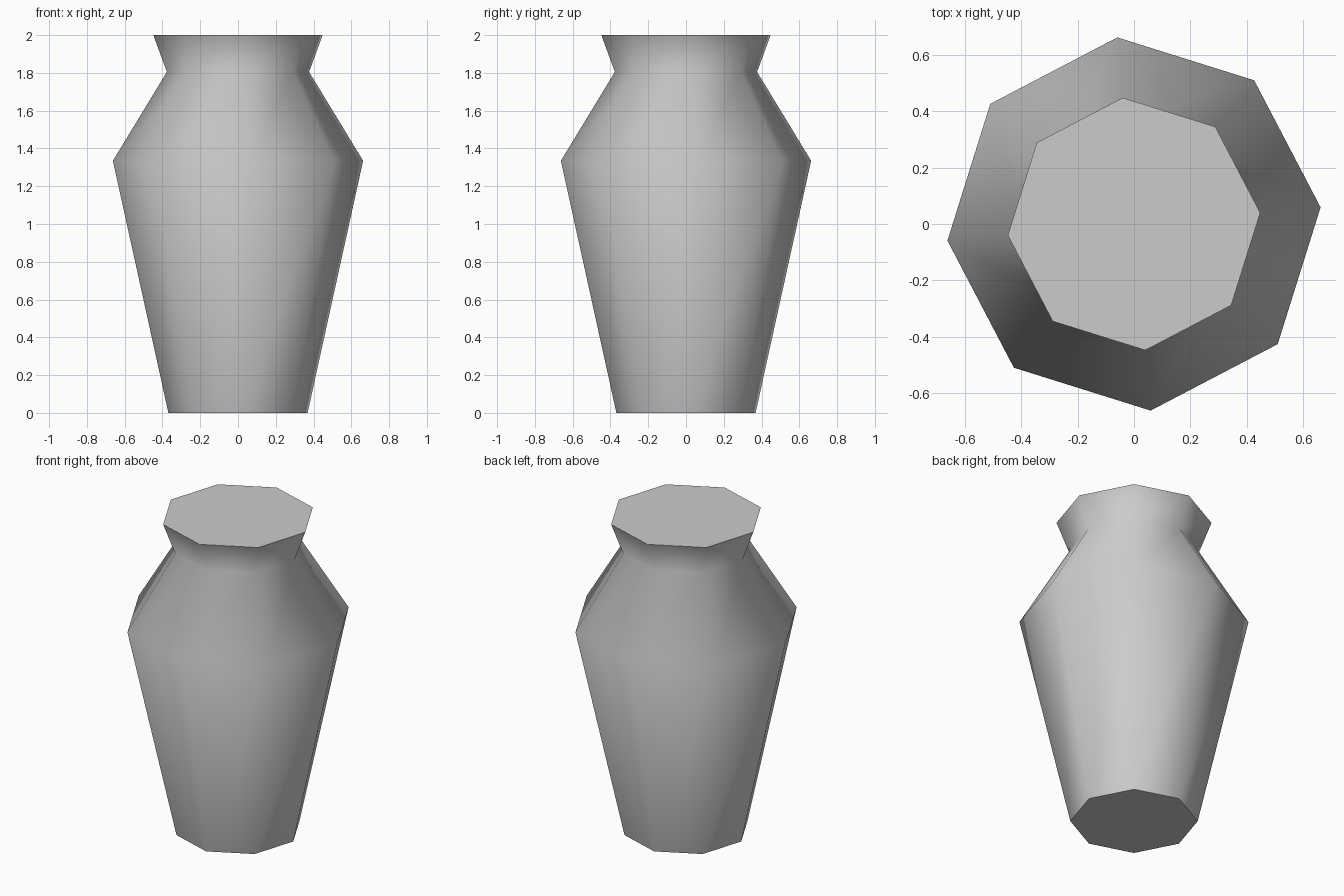
import bpy, bmesh
from math import sin, cos, radians, tau

cube = bpy.data.objects.get("Cube")
if cube:
    bpy.data.objects.remove(cube, do_unlink=True)

SIDES = 8
TURN = radians(5.1)
# Radius and height of each ring, foot to rim
PROFILE = [(0.37, 0), (0.665, 1.335), (0.378, 1.805), (0.45, 2)]

# Plain grey clay
clay = bpy.data.materials.new("grey_clay")
clay.use_nodes = True
colour = (0.6, 0.6, 0.6, 1)
clay.diffuse_color = colour
clay.node_tree.nodes["Principled BSDF"].inputs["Base Color"].default_value = colour

# Vase body: stacked octagonal rings
bm = bmesh.new()
rings = [[bm.verts.new((r * cos(TURN + tau * i / SIDES),
                        r * sin(TURN + tau * i / SIDES), z))
          for i in range(SIDES)] for r, z in PROFILE]
for low, high in zip(rings, rings[1:]):
    for i in range(SIDES):
        j = (i + 1) % SIDES
        bm.faces.new((low[i], low[j], high[j], high[i])).smooth = True

# Flat foot and closed mouth, with sharp rims
for cap in (bm.faces.new(rings[0][::-1]), bm.faces.new(rings[-1])):
    cap.smooth = False
    for edge in cap.edges:
        edge.smooth = False

mesh = bpy.data.meshes.new("vase")
bm.to_mesh(mesh)
bm.free()
mesh.materials.append(clay)
vase = bpy.data.objects.new("vase", mesh)
bpy.context.collection.objects.link(vase)
